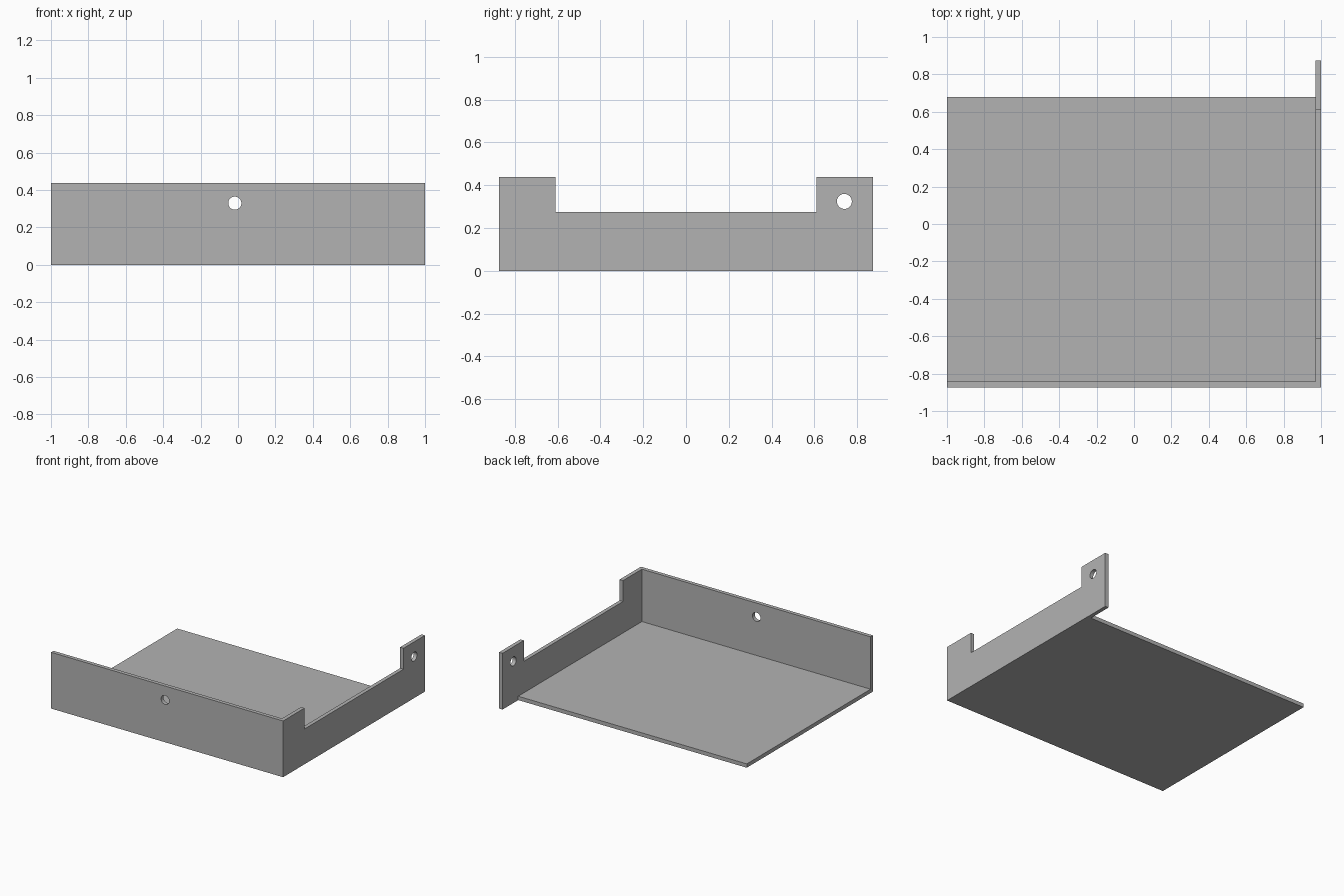
import bpy
import bmesh
from math import radians
from mathutils import Matrix, Vector

cube = bpy.data.objects.get("Cube")
if cube:
    bpy.data.objects.remove(cube, do_unlink=True)

# Overall dimensions
HALF_X, HALF_Y = 1.0, 0.873
THICK = 0.03
WALL_H = 0.438
NOTCH_Z, NOTCH_Y = 0.275, 0.61
FLOOR_BACK = 0.68
HOLE_R = 0.035

grey = bpy.data.materials.new("plain_grey")
grey.use_nodes = True
colour = (0.45, 0.45, 0.45, 1)
grey.diffuse_color = colour
grey.node_tree.nodes["Principled BSDF"].inputs["Base Color"].default_value = colour


def plate(name, outline, direction):
    """Extrude a flat outline along a direction into a solid plate."""
    bm = bmesh.new()
    face = bm.faces.new([bm.verts.new(p) for p in outline])
    grown = bmesh.ops.extrude_face_region(bm, geom=[face], use_keep_orig=True)
    moved = [g for g in grown["geom"] if isinstance(g, bmesh.types.BMVert)]
    bmesh.ops.translate(bm, verts=moved, vec=Vector(direction) * THICK)
    bmesh.ops.recalc_face_normals(bm, faces=bm.faces)
    mesh = bpy.data.meshes.new(name)
    bm.to_mesh(mesh)
    bm.free()
    mesh.materials.append(grey)
    obj = bpy.data.objects.new(name, mesh)
    bpy.context.collection.objects.link(obj)
    return obj


def drill(obj, centre, axis):
    """Cut a round hole through a plate and discard the cutter."""
    mesh = bpy.data.meshes.new("hole_cutter")
    bm = bmesh.new()
    turn = Matrix.Rotation(radians(90), 4, axis)
    bmesh.ops.create_cone(bm, cap_ends=True, segments=48, radius1=HOLE_R,
                          radius2=HOLE_R, depth=THICK * 4,
                          matrix=Matrix.Translation(centre) @ turn)
    bm.to_mesh(mesh)
    bm.free()
    mesh.materials.append(grey)
    cutter = bpy.data.objects.new("hole_cutter", mesh)
    cutter.hide_render = True
    bpy.context.collection.objects.link(cutter)
    mod = obj.modifiers.new("hole", 'BOOLEAN')
    mod.operation, mod.solver, mod.object = 'DIFFERENCE', 'EXACT', cutter
    bpy.ops.object.select_all(action='DESELECT')
    bpy.context.view_layer.objects.active = obj
    obj.select_set(True)
    bpy.ops.object.modifier_apply(modifier=mod.name)
    bpy.data.objects.remove(cutter, do_unlink=True)
    bpy.ops.object.shade_smooth_by_angle(angle=radians(30))


# Floor, set inside the two walls
inner_x, inner_y = HALF_X - THICK, -HALF_Y + THICK
plate("floor", [(-HALF_X, inner_y, 0), (inner_x, inner_y, 0),
                (inner_x, FLOOR_BACK, 0), (-HALF_X, FLOOR_BACK, 0)], (0, 0, 1))

# Front wall with its hole
front = plate("front_wall", [(-HALF_X, -HALF_Y, 0), (HALF_X, -HALF_Y, 0),
                             (HALF_X, -HALF_Y, WALL_H), (-HALF_X, -HALF_Y, WALL_H)],
              (0, 1, 0))
drill(front, (-0.017, -HALF_Y + THICK / 2, 0.33), 'X')

# Left wall: lowered between two end tabs, running past the back of the floor
side = [(inner_y, 0), (HALF_Y, 0), (HALF_Y, WALL_H), (NOTCH_Y, WALL_H),
        (NOTCH_Y, NOTCH_Z), (-NOTCH_Y, NOTCH_Z), (-NOTCH_Y, WALL_H), (inner_y, WALL_H)]
left = plate("left_wall", [(HALF_X, y, z) for y, z in side], (-1, 0, 0))
drill(left, (HALF_X - THICK / 2, 0.74, 0.324), 'Y')
